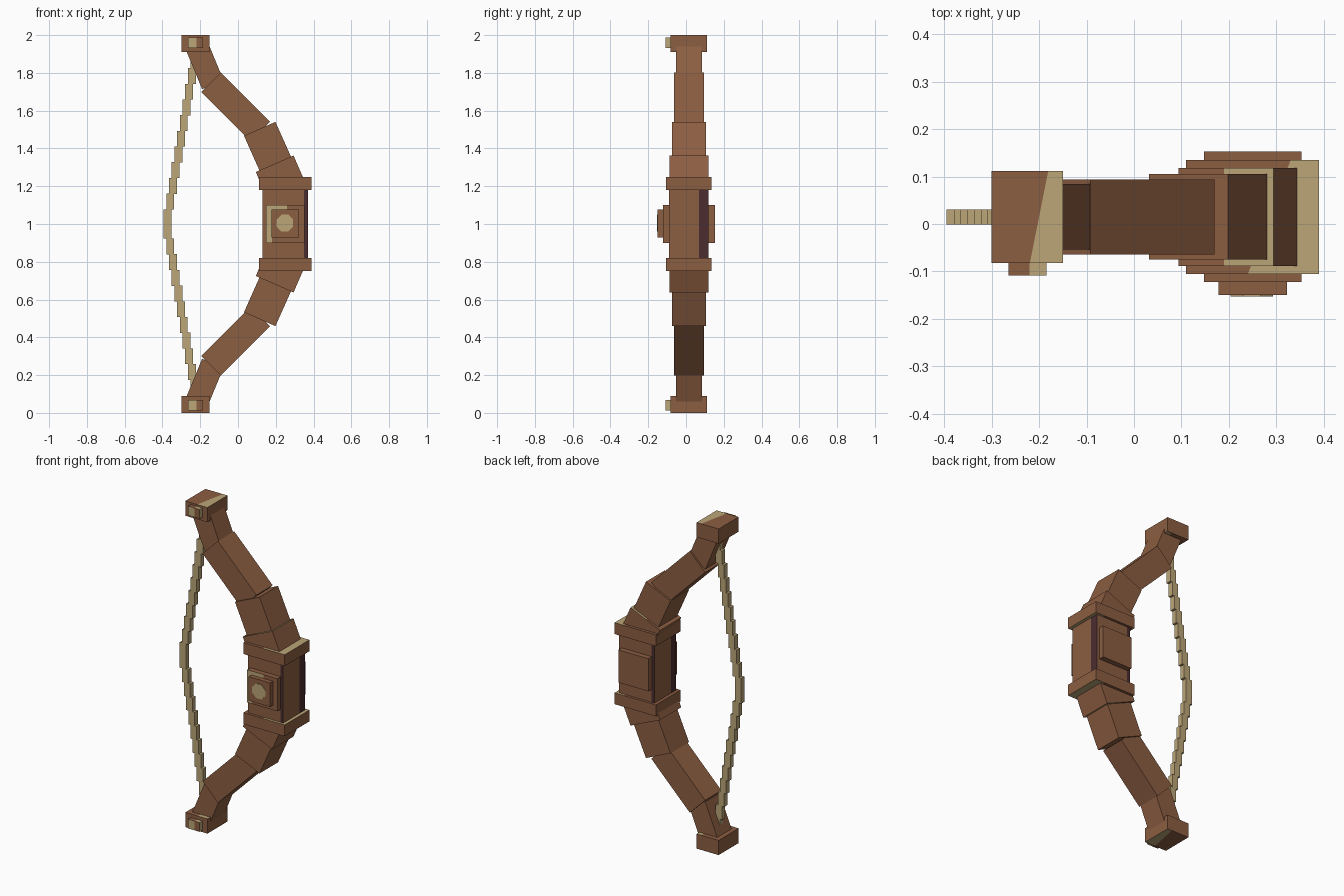
import bpy, bmesh
from math import radians, sin, cos
from mathutils import Matrix, Vector

if "Cube" in bpy.data.objects:
    bpy.data.objects.remove(bpy.data.objects["Cube"], do_unlink=True)

MID_Y = 0.015


def material(name, rgb):
    m = bpy.data.materials.new(name)
    m.use_nodes = True
    m.diffuse_color = (*rgb, 1)
    m.node_tree.nodes["Principled BSDF"].inputs["Base Color"].default_value = (*rgb, 1)
    return m


WOOD, TAN, DARK = 0, 1, 2
MATS = [material("brown_wood", (0.263, 0.112, 0.054)),
        material("pale_tan", (0.503, 0.381, 0.188)),
        material("dark_plum_wood", (0.07, 0.026, 0.03))]


def finish(name, bm):
    me = bpy.data.meshes.new(name)
    bm.to_mesh(me)
    bm.free()
    for m in MATS:
        me.materials.append(m)
    ob = bpy.data.objects.new(name, me)
    bpy.context.collection.objects.link(ob)
    return ob


def box(name, centre, size, tilt=0, cuts=(), rule=None, colour=WOOD):
    """Box leaning by tilt degrees, optionally sliced by planes and coloured by a rule."""
    bm = bmesh.new()
    mat = (Matrix.Translation(centre) @ Matrix.Rotation(radians(-tilt), 4, 'Y')
           @ Matrix.Diagonal((*size, 1)))
    bmesh.ops.create_cube(bm, size=1, matrix=mat)
    for point, normal in cuts:
        bmesh.ops.bisect_plane(bm, geom=bm.verts[:] + bm.edges[:] + bm.faces[:],
                               plane_co=point, plane_no=normal)
    bm.normal_update()
    for f in bm.faces:
        f.material_index = rule(f.calc_center_median(), f.normal) if rule else colour
    return finish(name, bm)


X, Y, Z = Vector((1, 0, 0)), Vector((0, 1, 0)), Vector((0, 0, 1))


# Grip, with a dark strip down one edge of each side
def grip_rule(c, n):
    strips = ((n.y < -0.5 and c.x > 0.35), (n.x > 0.5 and c.y > 0.07),
              (n.y > 0.5 and c.x < 0.15), (n.x < -0.5 and c.y < -0.04))
    return DARK if any(strips) else WOOD


box("grip", (0.25, MID_Y, 1), (0.24, 0.21, 0.4),
    cuts=[(X * 0.35, X), (X * 0.15, X), (Y * 0.07, Y), (Y * -0.04, Y)], rule=grip_rule)


# Plates and stud on the grip
def plate_rule(c, n):
    corner = c.x < 0.18 or (c.z > 1.075 and c.x < 0.26)
    return TAN if n.y < -0.5 and corner else WOOD


box("front_plate", (0.25, -0.1, 1), (0.205, 0.045, 0.2),
    cuts=[(X * 0.18, X), (X * 0.26, X), (Z * 1.075, Z)], rule=plate_rule)
box("back_plate", (0.25, 0.13, 1), (0.205, 0.045, 0.2))
box("front_stud", (0.25, -0.125, 1.003), (0.145, 0.05, 0.147))

bm = bmesh.new()
bmesh.ops.create_cone(bm, cap_ends=True, segments=8, radius1=0.048, radius2=0.048, depth=0.004,
                      matrix=Matrix.Translation((0.248, -0.151, 1.005))
                      @ Matrix.Rotation(radians(90), 4, 'X')
                      @ Matrix.Rotation(radians(22.5), 4, 'Z'))
for f in bm.faces:
    f.material_index = TAN
finish("stud_spot", bm)

# Worn pale areas on the ends of the caps and tips
CAP_CUT = (Vector((0.285, MID_Y, 0)), Vector((0.24, -0.09, 0)))
TIP_CUT = (Vector((-0.2, MID_Y, 0)), Vector((1, -0.2, 0)))


def worn_end(cut):
    point, normal = cut

    def rule(c, n):
        offset = Vector((c.x, c.y, 0)) - point
        return TAN if abs(n.z) > 0.5 and offset.dot(normal) > 0 else WOOD
    return rule


def tip_stud_rule(c, n):
    pale = n.x > 0.5 or (n.y < -0.5 and c.x < -0.22) or (abs(n.z) > 0.5 and c.x > -0.22)
    return TAN if pale else WOOD


# Limb parts: name, x, height from the middle, lean, width, depth, length
LIMB = [("limb_root", 0.224, 0.25, 23.5, 0.218, 0.206, 0.15),
        ("limb_inner", 0.168, 0.385, 24, 0.182, 0.18, 0.26),
        ("limb_middle", -0.013, 0.62, 45, 0.147, 0.158, 0.37),
        ("limb_outer", -0.179, 0.848, 22.5, 0.123, 0.138, 0.24)]

STEPS = 10
for side, s in (("upper", 1), ("lower", -1)):
    box(side + "_grip_cap", (0.25, MID_Y, 1 + s * 0.215), (0.28, 0.24, 0.07),
        cuts=[CAP_CUT], rule=worn_end(CAP_CUT))

    for name, x, dz, lean, w, d, length in LIMB:
        root = name == "limb_root"
        box(f"{side}_{name}", (x, MID_Y, 1 + s * dz), (w, d, length), s * lean,
            cuts=[(X * 0.19, X)] if root else (),
            rule=(lambda c, n: TAN if s * n.z > 0.8 and c.x > 0.19 else WOOD) if root else None)

    box(side + "_tip", (-0.225, MID_Y, 1 + s * 0.955), (0.15, 0.194, 0.09),
        cuts=[TIP_CUT], rule=worn_end(TIP_CUT))
    box(side + "_tip_stud", (-0.224, -0.09, 1 + s * 0.96), (0.08, 0.036, 0.057),
        cuts=[(X * -0.22, X)], rule=tip_stud_rule)

    # Stepped half of the bowstring
    for i in range(STEPS):
        box(f"{side}_string_{i + 1}", (-0.373 + 0.0143 * (i + 1), MID_Y, 1 + s * (0.119 + 0.083 * i)),
            (0.042, 0.032, 0.084), colour=TAN)

box("string_middle", (-0.374, MID_Y, 1), (0.042, 0.032, 0.156), colour=TAN)
